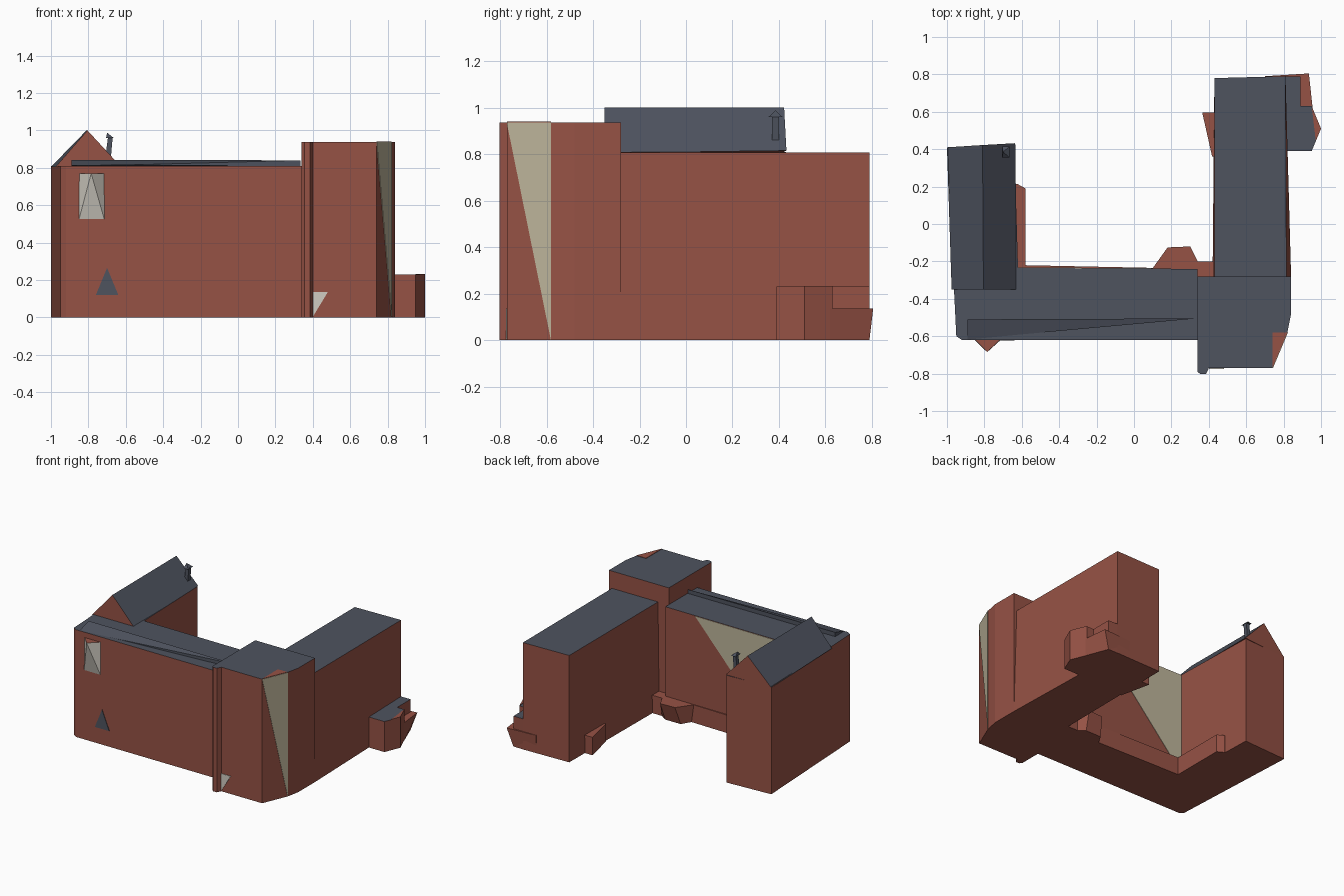
import bpy
from mathutils import Vector

if "Cube" in bpy.data.objects:
    bpy.data.objects.remove(bpy.data.objects["Cube"])


def material(name, rgb):
    m = bpy.data.materials.new(name)
    lin = [((c / 255 + 0.055) / 1.055) ** 2.4 for c in rgb]
    m.diffuse_color = (*lin, 1)
    m.use_nodes = True
    m.node_tree.nodes["Principled BSDF"].inputs["Base Color"].default_value = m.diffuse_color
    return m


BRICK = material("brick red", (150, 82, 69))
SLATE = material("slate grey", (78, 83, 95))
CREAM = material("cream", (190, 181, 155))
PALE = material("pale grey", (208, 204, 194))


def solid(name, verts, faces, mats, rule=None):
    me = bpy.data.meshes.new(name)
    me.from_pydata([tuple(v) for v in verts], [], faces)
    for m in mats:
        me.materials.append(m)
    if rule:
        for p in me.polygons:
            p.material_index = rule(p.normal)
    ob = bpy.data.objects.new(name, me)
    bpy.context.collection.objects.link(ob)
    return ob


def prism(name, outline, z0, z1, side=BRICK, top=BRICK, base=None):
    """Counter-clockwise outline raised from z0 to z1, optional other base outline."""
    n = len(outline)
    verts = [(x, y, z0) for x, y in (base or outline)] + [(x, y, z1) for x, y in outline]
    faces = [list(range(n - 1, -1, -1)), list(range(n, 2 * n))]
    faces += [[i, (i + 1) % n, (i + 1) % n + n, i + n] for i in range(n)]
    return solid(name, verts, faces, [side, top], lambda nv: int(nv.z > 0.7))


def plate(name, pts, mat, t=0.003):
    """Thin flat panel straddling a wall surface."""
    p = [Vector(v) for v in pts]
    nv = (p[1] - p[0]).cross(p[2] - p[0]).normalized() * t
    n = len(p)
    faces = [list(range(n - 1, -1, -1)), list(range(n, 2 * n))]
    faces += [[i, (i + 1) % n, (i + 1) % n + n, i + n] for i in range(n)]
    return solid(name, [v - nv for v in p] + [v + nv for v in p], faces, [mat])


# Main block with the left wing
prism("main_block", [(-1, .41), (-.95, -.6), (-.92, -.62), (.34, -.62), (.34, -.24),
                     (-.62, -.235), (-.64, .43)], 0, .81, top=SLATE)

# Corner tower with bevelled corner and front pilaster
prism("corner_tower", [(.34, -.28), (.34, -.79), (.355, -.803), (.385, -.803), (.4, -.77),
                       (.74, -.77), (.82, -.58), (.84, -.48), (.84, -.28)], 0, .937, top=SLATE)
plate("tower_roof_corner", [(.74, -.77, .937), (.82, -.58, .937), (.74, -.58, .937)], BRICK)
plate("tower_cream_panel", [(.74, -.77, .937), (.82, -.58, 0), (.82, -.58, .937)], CREAM)
plate("tower_pale_panel", [(.4, -.771, .135), (.4, -.771, .003), (.48, -.771, .135)], PALE)

# Right wing, its walls flaring a little at the base
prism("right_wing", [(.43, -.285), (.815, -.285), (.81, .79), (.43, .78)], 0, .807, top=SLATE,
      base=[(.42, -.285), (.84, -.285), (.81, .79), (.43, .78)])

# Low annex on the right wing
prism("annex", [(.8, .39), (.95, .39), (1, .51), (.95, .63), (.89, .63), (.89, .789), (.8, .789)],
      0, .23, top=SLATE)
plate("annex_roof_edge", [(.972, .443, .23), (1, .51, .23), (.95, .63, .23)], BRICK)
prism("annex_plinth", [(.7, .63), (.955, .62), (.935, .805), (.7, .79)], 0, .135,
      base=[(.7, .63), (.955, .62), (.89, .789), (.7, .785)])

# Low plinths around the courtyard
prism("wing_plinth", [(.365, .595), (.418, .36), (.45, .36), (.45, .595)], 0, .135)
prism("left_plinth", [(-.65, -.24), (-.58, -.24), (-.58, .19), (-.625, .215), (-.65, .215)], 0, .135)
prism("back_plinth", [(-.6, -.26), (.12, -.26), (.12, -.235), (-.6, -.22)], 0, .135)
prism("tower_plinth", [(.3, -.29), (.44, -.29), (.44, -.2), (.3, -.2)], 0, .135)
prism("courtyard_bay", [(.09, -.25), (.34, -.25), (.34, -.2), (.3, -.12), (.18, -.125)], 0, .135,
      base=[(.11, -.25), (.34, -.25), (.34, -.2), (.29, -.165), (.16, -.165)])

# Cream panel on the courtyard wall
plate("courtyard_cream_panel", [(.09, -.239, .807), (-.62, -.235, .807), (-.62, -.235, .03)], CREAM)

# Pitched roof on the left wing, brick gable ends
solid("gable_roof", [(-.975, -.35, .805), (-.625, -.35, .805), (-.805, -.35, 1),
                     (-1, .41, .805), (-.635, .432, .815), (-.81, .422, 1)],
      [(0, 1, 2), (3, 5, 4), (1, 4, 5, 2), (0, 2, 5, 3), (0, 3, 4, 1)],
      [BRICK, SLATE], lambda nv: int(nv.z > 0.3))

# Leaning chimney with a pointed cap
prism("chimney", [(-.695, .37), (-.67, .37), (-.67, .4), (-.695, .4)], .85, .965, SLATE, SLATE,
      base=[(-.71, .37), (-.68, .37), (-.68, .4), (-.71, .4)])
solid("chimney_cap", [(-.705, .355, .96), (-.665, .355, .96), (-.665, .415, .96),
                      (-.705, .415, .96), (-.7, .385, .988)],
      [(3, 2, 1, 0), (0, 1, 4), (1, 2, 4), (2, 3, 4), (3, 0, 4)], [SLATE])

# Shallow wedge on the main roof
solid("roof_wedge", [(-.89, -.618, .812), (-.6, -.59, .815), (.335, -.505, .84),
                     (-.89, -.51, .842), (-.89, -.51, .808), (.335, -.505, .808)],
      [(0, 1, 2, 3), (0, 3, 4), (3, 2, 5, 4), (0, 4, 5, 1), (1, 5, 2)], [SLATE])

# Projecting window with a brick top
solid("bay_window", [(-.85, -.618, .77), (-.715, -.618, .77), (-.785, -.685, .77),
                     (-.85, -.622, .525), (-.715, -.622, .525)],
      [(0, 2, 1), (2, 3, 4), (0, 3, 2), (1, 2, 4), (0, 1, 4, 3)],
      [PALE, BRICK], lambda nv: int(abs(nv.z) > 0.9))

# Small triangular front panel
plate("front_triangle", [(-.76, -.621, .12), (-.64, -.621, .12), (-.7, -.621, .265)], SLATE)

# Make every face point outward
import bmesh
for ob in bpy.data.objects:
    bm = bmesh.new()
    bm.from_mesh(ob.data)
    bmesh.ops.recalc_face_normals(bm, faces=bm.faces)
    bm.to_mesh(ob.data)
    bm.free()
